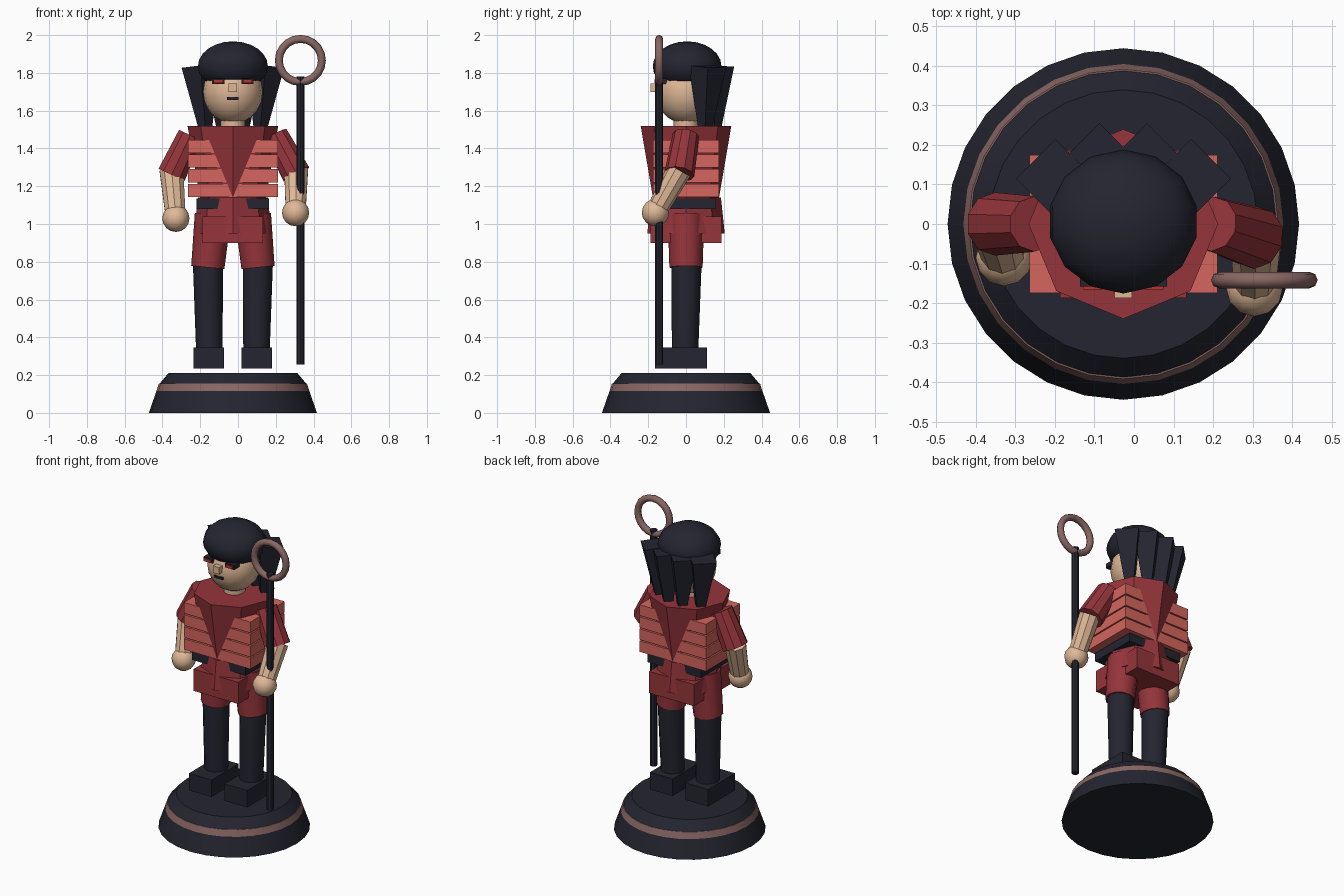
import bpy, bmesh, math
from mathutils import Vector, Matrix

if "Cube" in bpy.data.objects:
    bpy.data.objects.remove(bpy.data.objects["Cube"])

CX = -0.027  # the figure's axis sits slightly left of the overall centre


def material(name, rgb):
    m = bpy.data.materials.new(name)
    m.diffuse_color = (*rgb, 1)
    m.use_nodes = True
    m.node_tree.nodes["Principled BSDF"].inputs["Base Color"].default_value = m.diffuse_color
    return m


NAVY = material("dark navy", (0.017, 0.018, 0.029))
RED = material("deep red cloth", (0.30, 0.035, 0.043))
CORAL = material("coral armour", (0.66, 0.13, 0.11))
SKIN = material("skin", (0.74, 0.48, 0.31))
BRONZE = material("dusty bronze", (0.25, 0.135, 0.125))
EYE = material("eye red", (0.50, 0.035, 0.025))


def finish(bm, name, mat, smooth=True):
    bmesh.ops.recalc_face_normals(bm, faces=bm.faces)
    me = bpy.data.meshes.new(name)
    bm.to_mesh(me)
    bm.free()
    me.materials.append(mat)
    ob = bpy.data.objects.new(name, me)
    ob.location.x = CX
    bpy.context.collection.objects.link(ob)
    if smooth:
        bpy.ops.object.select_all(action='DESELECT')
        ob.select_set(True)
        bpy.context.view_layer.objects.active = ob
        bpy.ops.object.shade_smooth_by_angle(angle=math.radians(35))
    return ob


def rod(name, mat, a, b, r1, r2, n=12):
    """Tapered n-sided prism from point a to point b."""
    a, b = Vector(a), Vector(b)
    d = b - a
    rot = Vector((0, 0, 1)).rotation_difference(d).to_matrix().to_4x4()
    bm = bmesh.new()
    bmesh.ops.create_cone(bm, cap_ends=True, segments=n, radius1=r1, radius2=r2,
                          depth=d.length, matrix=Matrix.Translation((a + b) / 2) @ rot)
    return finish(bm, name, mat)


def box(name, mat, x, y, z):
    """Box from (min, max) pairs."""
    lo, hi = Vector((x[0], y[0], z[0])), Vector((x[1], y[1], z[1]))
    bm = bmesh.new()
    bmesh.ops.create_cube(bm, size=1, matrix=Matrix.Translation((lo + hi) / 2)
                          @ Matrix.Diagonal((*(hi - lo), 1)))
    return finish(bm, name, mat, False)


def ball(name, mat, c, r, n=16, rings=10, cut=None):
    """Ellipsoid, optionally cut flat below height cut."""
    bm = bmesh.new()
    bmesh.ops.create_uvsphere(bm, u_segments=n, v_segments=rings, radius=1,
                              matrix=Matrix.Translation(c) @ Matrix.Diagonal((*r, 1)))
    if cut is not None:
        bmesh.ops.bisect_plane(bm, geom=bm.verts[:] + bm.edges[:] + bm.faces[:],
                               plane_co=(0, 0, cut), plane_no=(0, 0, -1), clear_outer=True)
        bmesh.ops.holes_fill(bm, edges=[e for e in bm.edges if e.is_boundary])
    return finish(bm, name, mat)


# Round plinth with inlaid band
rod("plinth_lower", NAVY, (0, 0, 0), (0, 0, 0.115), 0.445, 0.405, 28)
rod("plinth_band", BRONZE, (0, 0, 0.115), (0, 0, 0.155), 0.405, 0.392, 28)
rod("plinth_top", NAVY, (0, 0, 0.155), (0, 0, 0.212), 0.388, 0.34, 28)

# Feet, legs and shorts
for s, side in ((-1, "right"), (1, "left")):
    xs = sorted((s * 0.046, s * 0.208))
    box(f"{side}_foot", NAVY, xs, (-0.165, 0.11), (0.235, 0.345))
    rod(f"{side}_leg", NAVY, (s * 0.125, -0.005, 0.33), (s * 0.132, 0.003, 0.80), 0.07, 0.08)
    rod(f"{side}_short", RED, (s * 0.133, 0, 0.77), (s * 0.105, 0, 1.05), 0.088, 0.097)

# Hips, skirt, belt and chest
box("skirt", RED, (-0.16, 0.16), (-0.187, 0.187), (0.90, 1.04))
rod("hips", RED, (0, 0, 0.95), (0, 0, 1.14), 0.205, 0.185, 8)
box("belt", NAVY, (-0.192, 0.192), (-0.157, 0.157), (1.08, 1.135))
rod("chest", RED, (0, 0, 1.10), (0, 0, 1.52), 0.168, 0.24, 8)

# Stacked armour slats; the faceted chest pokes through as a V
for i in range(4):
    z = 1.142 + i * 0.078
    box(f"armour_slat_{i + 1}", CORAL, (-0.238, 0.238), (-0.175, 0.175), (z, z + 0.07))

# Arms: elbow and hand positions differ per side
for side, shoulder, elbow, hand in (
        ("right", (-0.225, 0, 1.47), (-0.325, 0, 1.26), (-0.302, -0.085, 1.03)),
        ("left", (0.225, 0, 1.47), (0.335, -0.035, 1.265), (0.332, -0.162, 1.06))):
    rod(f"{side}_sleeve", RED, elbow, shoulder, 0.08, 0.07, 10)
    rod(f"{side}_forearm", SKIN, hand, Vector(elbow) + Vector((0, 0, 0.02)), 0.055, 0.066, 10)
    ball(f"{side}_hand", SKIN, hand, (0.072, 0.072, 0.072), 12, 8)

# Staff with ring
rod("staff", NAVY, (0.357, -0.142, 0.255), (0.357, -0.142, 1.78), 0.021, 0.021, 8)
bpy.ops.mesh.primitive_torus_add(major_radius=0.114, minor_radius=0.021, major_segments=20,
                                 minor_segments=8, location=(0.357 + CX, -0.142, 1.866),
                                 rotation=(math.pi / 2, 0, 0))
ring = bpy.context.object
ring.name = "staff_ring"
ring.data.materials.append(BRONZE)
bpy.ops.object.shade_smooth_by_angle(angle=math.radians(50))

# Head, face and cap of hair
rod("neck", SKIN, (0, 0, 1.50), (0, 0, 1.60), 0.065, 0.065)
ball("head", SKIN, (0, 0, 1.70), (0.158, 0.162, 0.17))
ball("hair_cap", NAVY, (0, 0.006, 1.835), (0.19, 0.182, 0.132), 14, 12, cut=1.757)
box("nose", SKIN, (-0.022, 0.022), (-0.187, -0.14), (1.70, 1.745))
box("mouth", NAVY, (-0.03, 0.03), (-0.163, -0.14), (1.657, 1.672))
for s, side in ((-1, "right"), (1, "left")):
    box(f"{side}_eye_rim", NAVY, sorted((s * 0.045, s * 0.11)), (-0.158, -0.10), (1.742, 1.77))
    box(f"{side}_eye", EYE, sorted((s * 0.053, s * 0.102)), (-0.166, -0.157), (1.747, 1.764))

# Square-cut locks fanning up behind the head
for s, side in ((-1, "right"), (1, "left")):
    for i, (xb, yb, xt, yt) in enumerate(((0.05, 0.15, 0.06, 0.155), (0.145, 0.10, 0.172, 0.115))):
        rod(f"{side}_lock_{i + 1}", NAVY, (s * xb, yb, 1.50), (s * xt, yt, 1.835), 0.035, 0.1, 4)
